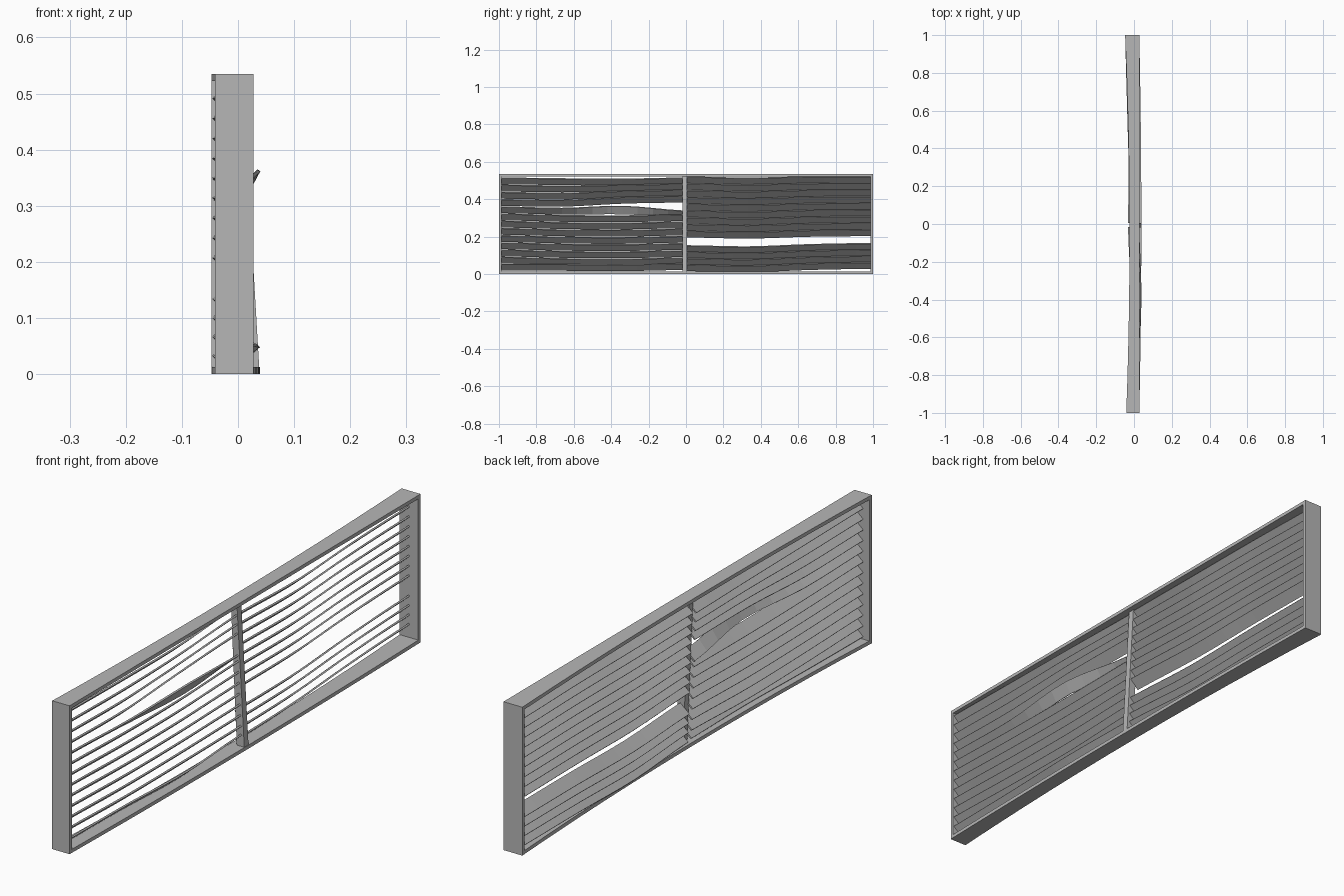
import bpy, bmesh, math
from mathutils import Vector

cube = bpy.data.objects.get("Cube")
if cube:
    bpy.data.objects.remove(cube, do_unlink=True)

grey = bpy.data.materials.new("plain_grey")
grey.use_nodes = True
grey.diffuse_color = (0.47, 0.47, 0.47, 1)
grey.node_tree.nodes["Principled BSDF"].inputs["Base Color"].default_value = grey.diffuse_color


def sweep(name, sections):
    """Skin a closed bar through a row of four-point sections."""
    bm = bmesh.new()
    rings = [[bm.verts.new(p) for p in s] for s in sections]
    for a, b in zip(rings, rings[1:]):
        for k in range(4):
            n = (k + 1) % 4
            bm.faces.new((a[k], a[n], b[n], b[k]))
    bm.faces.new(rings[0])
    bm.faces.new(rings[-1])
    bmesh.ops.recalc_face_normals(bm, faces=bm.faces)
    mesh = bpy.data.meshes.new(name)
    bm.to_mesh(mesh)
    bm.free()
    mesh.materials.append(grey)
    obj = bpy.data.objects.new(name, mesh)
    bpy.context.collection.objects.link(obj)


def rect_y(y, x0, x1, z0, z1):
    return [Vector(p) for p in ((x0, y, z0), (x1, y, z0), (x1, y, z1), (x0, y, z1))]


def rect_z(z, x0, x1, y0, y1):
    return [Vector(p) for p in ((x0, y0, z), (x1, y0, z), (x1, y1, z), (x0, y1, z))]


def smooth(values, t):
    """Ease through evenly spaced values."""
    f = t * (len(values) - 1)
    i = min(int(f), len(values) - 2)
    u = f - i
    p0, p1 = values[max(i - 1, 0)], values[i]
    p2, p3 = values[i + 1], values[min(i + 2, len(values) - 1)]
    return p1 + 0.5 * u * (p2 - p0 + u * (2 * p0 - 5 * p1 + 4 * p2 - p3
                                          + u * (3 * (p1 - p2) + p3 - p0)))


HEIGHT, BOARD, STEPS = 0.535, 0.013, 12

# Frame: bowed top and bottom rails and two end posts
ys = [-1 + 2 * i / STEPS for i in range(STEPS + 1)]
def back_edge(y, inset):
    return -0.044 - 0.003 * y + inset * (1 - y * y)
sweep("top_rail", [rect_y(y, back_edge(y, 0.02), 0.028, HEIGHT - BOARD, HEIGHT) for y in ys])
sweep("bottom_rail", [rect_y(y, back_edge(y, 0.028), 0.028 + 0.011 * (1 - y * y), 0, BOARD)
                      for y in ys])
for name, y, x in (("front_post", -1, -0.041), ("back_post", 1, -0.047)):
    inner = y * (1 - BOARD)
    sweep(name, [rect_z(z, x, 0.028, min(y, inner), max(y, inner)) for z in (0, HEIGHT)])

# Leaning centre bar
sweep("centre_bar", [rect_z(0.008, 0.008, 0.038, -0.018, 0.006),
                     rect_z(HEIGHT - 0.01, -0.016, 0.008, -0.018, 0.006)])


def slat(name, y0, y1, zs, xs, turns=(0, 0)):
    """Tilted, wavy slat whose high edge leans towards +x."""
    sections = []
    for i in range(STEPS + 1):
        t = i / STEPS
        angle = math.radians(42 + smooth(turns, t))
        along = Vector((math.cos(angle), 0, math.sin(angle))) * 0.024
        thick = Vector((-math.sin(angle), 0, math.cos(angle))) * 0.003
        c = Vector((smooth(xs, t), y0 + (y1 - y0) * t, smooth(zs, t)))
        sections.append([c - along - thick, c + along - thick, c + along + thick, c - along + thick])
    sweep(name, sections)


# Front half: thirteen slats, parted above the ninth one
for i in range(13):
    z = 0.036 + 0.0385 * i
    middle = 0.009 - 0.019 * z
    lean = 0.008 - 0.02 * i / 12
    xs, turns = [0.004, 0.004, 0.002, lean], (0, 0)
    if i == 8:
        zs, xs, turns = [z, z - 0.008, 0.342, 0.322], [0.004, 0.008, 0.026, lean], (0, 0, 20, 0)
    elif i > 8:
        lift = 0.018 * (12 - i) / 3
        zs = [z, z - 0.004, z - 0.006 + lift, z + lift]
    else:
        zs = [z, z - 0.008, z - 0.01, z - 0.004]
    if i == 0:
        zs, xs = [z, z, 0.034, 0.04], [0.004, 0.008, 0.019, lean]
    slat(f"front_slat_{i + 1}", -1 + BOARD, -0.015, zs, xs, turns)

# Back half: four low slats, a gap, then nine above
for i in range(13):
    if i < 4:
        start, end = 0.034 + 0.034 * i, 0.046 + 0.034 * i
    else:
        start, end = 0.214 + 0.0362 * (i - 4), 0.221 + 0.0355 * (i - 4)
    lean = 0.008 - 0.02 * i / 12
    slat(f"back_slat_{i + 1}", 0.004, 1 - BOARD,
         [start, start - 0.006, (start + end) / 2, end], [lean, -0.008, -0.018, -0.026])
